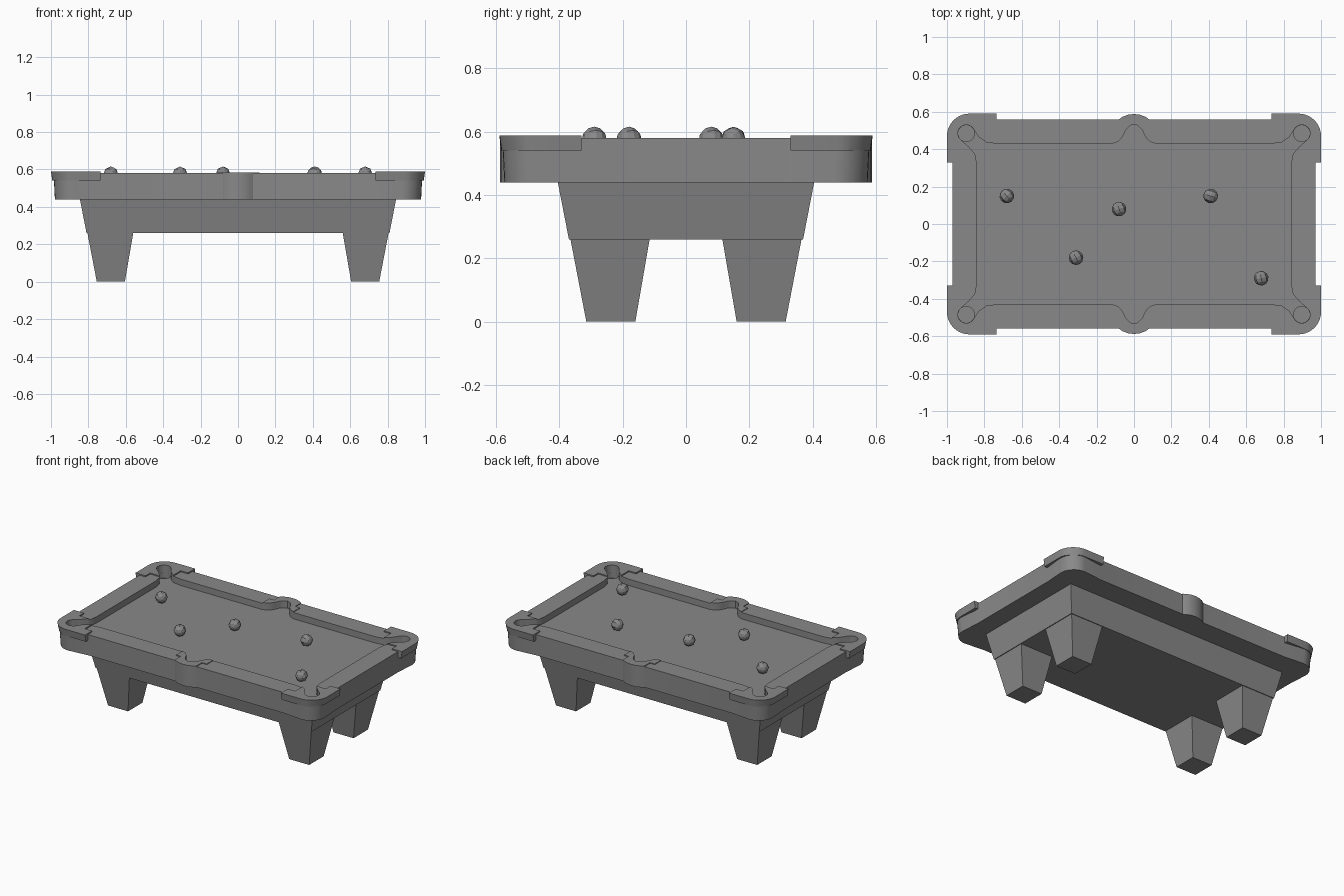
import bpy, bmesh, math, random

cube = bpy.data.objects.get("Cube")
if cube:
    bpy.data.objects.remove(cube, do_unlink=True)
random.seed(4)

grey = bpy.data.materials.new("plain grey")
grey.use_nodes = True
grey.diffuse_color = (0.25, 0.25, 0.25, 1)
grey.node_tree.nodes["Principled BSDF"].inputs["Base Color"].default_value = grey.diffuse_color


def add_object(name, bm):
    bmesh.ops.recalc_face_normals(bm, faces=bm.faces)
    mesh = bpy.data.meshes.new(name)
    bm.to_mesh(mesh)
    bm.free()
    mesh.materials.append(grey)
    ob = bpy.data.objects.new(name, mesh)
    bpy.context.collection.objects.link(ob)
    return ob


def loft(name, low, high, z0, z1):
    """Solid between two outlines with the same number of points."""
    bm = bmesh.new()
    a = [bm.verts.new((x, y, z0)) for x, y in low]
    b = [bm.verts.new((x, y, z1)) for x, y in high]
    bm.faces.new(a[::-1])
    bm.faces.new(b)
    for i in range(len(a)):
        j = (i + 1) % len(a)
        bm.faces.new((a[i], a[j], b[j], b[i]))
    return add_object(name, bm)


def arc(cx, cy, r, start, end, steps):
    angles = [math.radians(start + (end - start) * i / steps) for i in range(steps + 1)]
    return [(cx + r * math.cos(t), cy + r * math.sin(t)) for t in angles]


def four_way(quarter):
    """Mirror a quarter outline, running from the x side to the y side."""
    half = quarter + [(-x, y) for x, y in reversed(quarter) if x > 0]
    return half + [(-x, -y) for x, y in half]


def rect(x0, x1, y0, y1):
    return [(x0, y0), (x1, y0), (x1, y1), (x0, y1)]


def mirror(points, sx, sy):
    return [(x * sx, y * sy) for x, y in points]


def active(ob):
    bpy.ops.object.select_all(action='DESELECT')
    ob.select_set(True)
    bpy.context.view_layer.objects.active = ob


def cut(ob, cutters):
    active(ob)
    for c in cutters:
        mod = ob.modifiers.new("cut", 'BOOLEAN')
        mod.operation = 'DIFFERENCE'
        mod.solver = 'EXACT'
        mod.object = c
        bpy.ops.object.modifier_apply(modifier=mod.name)


def smooth(ob):
    active(ob)
    bpy.ops.object.shade_smooth_by_angle(angle=math.radians(32))


# Cutters for the bed and the corner pockets
bed = [(.84, .32), (.85, .375), (.88, .41)] + arc(.897, .485, .045, -45, 135, 10)
bed += [(.83, .465), (.79, .437), (.73, .428), (.12, .428), (.085, .44), (.06, .467),
        (.043, .505), (.022, .526), (0, .533)]
bed = four_way(bed)
cutters = [loft("bed_cutter", bed, bed, .537, .7)]
quadrants = [(sx, sy) for sx in (1, -1) for sy in (1, -1)]
for sx, sy in quadrants:
    hole = mirror(arc(.897, .485, .044, 0, 342, 19), sx, sy)
    cutters.append(loft("pocket_cutter", hole, hole, .5, .7))


# Rail frame, flaring out at the corners and side pockets
def frame_outline(out):
    corner = arc(.87 + out, .465 + out, .105, 0, 90, 8)
    bulge = [(.08, .56), (.06, .574), (.032, .584), (0, .588)]
    return four_way([(.97, .33)] + corner + [(.735, .56)] + bulge)


frame = loft("rail_frame", frame_outline(.004), frame_outline(.011), .44, .58)
cut(frame, cutters)
smooth(frame)

# Raised corner caps with stepped ends
for sx, sy in quadrants:
    ends = [(.735, .59), (.735, .515), (.79, .515), (.79, .40), (.82, .40), (.82, .38),
            (.925, .38), (.925, .33), (1, .33)]
    high = ends + arc(.88, .47, .12, 0, 90, 10)
    low = [(x - .007 * (x > .93), y - .007 * (y > .52)) for x, y in high]
    cap = loft("corner_cap", mirror(low, sx, sy), mirror(high, sx, sy), .54, .588)
    cut(cap, cutters)
    smooth(cap)

# Thin trim around the side pockets
for sy in (1, -1):
    half = [(.115, .40), (.115, .5), (.08, .5), (.08, .56), (.06, .574), (.032, .584)]
    shape = half + [(0, .588)] + [(-x, y) for x, y in reversed(half)]
    trim = loft("side_pocket_trim", mirror(shape, 1, sy), mirror(shape, 1, sy), .578, .585)
    cut(trim, cutters)
    smooth(trim)

# Tapered apron and legs
loft("apron", rect(-.81, .81, -.37, .37), rect(-.845, .845, -.405, .405), .26, .44)
for sx, sy in quadrants:
    loft("leg", mirror(rect(.605, .755, .16, .315), sx, sy),
         mirror(rect(.56, .805, .115, .365), sx, sy), 0, .26)

# Faceted balls
for x, y in [(-.68, .15), (-.08, .08), (.41, .15), (-.31, -.18), (.68, -.29)]:
    bm = bmesh.new()
    bmesh.ops.create_uvsphere(bm, u_segments=8, v_segments=6, radius=.039)
    ball = add_object("ball", bm)
    ball.location = (x, y, .577)
    ball.rotation_euler = (math.pi / 2, 0, random.uniform(0, math.pi))

for c in cutters:
    bpy.data.objects.remove(c, do_unlink=True)
